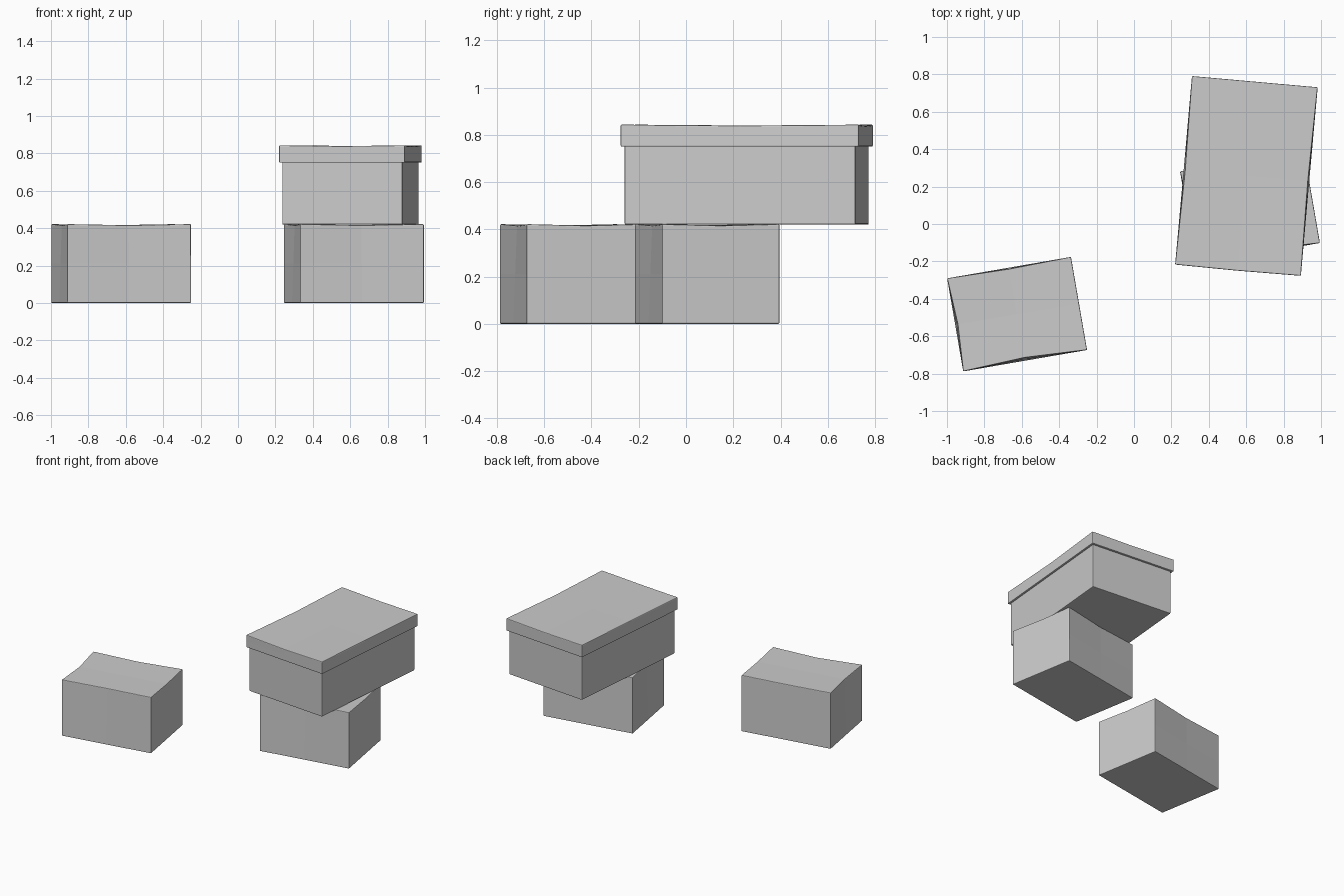
import bpy, bmesh, math
from mathutils import Vector

if "Cube" in bpy.data.objects:
    bpy.data.objects.remove(bpy.data.objects["Cube"])


def carton(name, size, centre, z0, angle, pinch=(0, 0, 0, 0), sag=0.0):
    """Box with slightly softened edges; pinch = inward bow of the top edge
    on the left, right, front and back, sag = drop of the edge middles."""
    w, d, h = size
    bm = bmesh.new()
    bmesh.ops.create_cube(bm, size=1)
    bmesh.ops.subdivide_edges(bm, edges=bm.edges[:], cuts=1, use_grid_fill=True)
    left, right, front, back = pinch
    for v in bm.verts:
        x, y, z = v.co
        p = Vector((x * w, y * d, (z + 0.5) * h))
        # bow grows towards the top, corners stay put
        t = z + 0.5
        if abs(y) < 0.1:
            p.x += t * (left if x < -0.1 else -right if x > 0.1 else 0)
        if abs(x) < 0.1:
            p.y += t * (front if y < -0.1 else -back if y > 0.1 else 0)
        if z > 0.1 and (abs(x) < 0.1 or abs(y) < 0.1):
            p.z -= sag
        v.co = p
    me = bpy.data.meshes.new(name)
    bm.to_mesh(me)
    bm.free()
    ob = bpy.data.objects.new(name, me)
    bpy.context.collection.objects.link(ob)
    ob.location = (centre[0], centre[1], z0)
    ob.rotation_euler.z = math.radians(angle)
    bev = ob.modifiers.new("soft_edges", 'BEVEL')
    bev.width = 0.005
    bev.segments = 2
    bev.limit_method = 'ANGLE'
    bev.angle_limit = math.radians(40)
    return ob


# two identical lower boxes
for name, c in (("left_box", (-0.625, -0.482)), ("lower_right_box", (0.62, 0.09))):
    carton(name, (0.672, 0.505, 0.422), c, 0, 9.8, (0.014, 0.0, 0.016, 0.007), 0.006)

# long box stacked on top, with an overhanging lid
stack = (0.601, 0.257)
carton("upper_box", (0.645, 0.98, 0.34), stack, 0.42, -5.1)
carton("upper_box_lid", (0.675, 1.012, 0.093), stack, 0.75, -5.1,
       (0.008, 0.007, -0.003, 0.0), 0.004)
